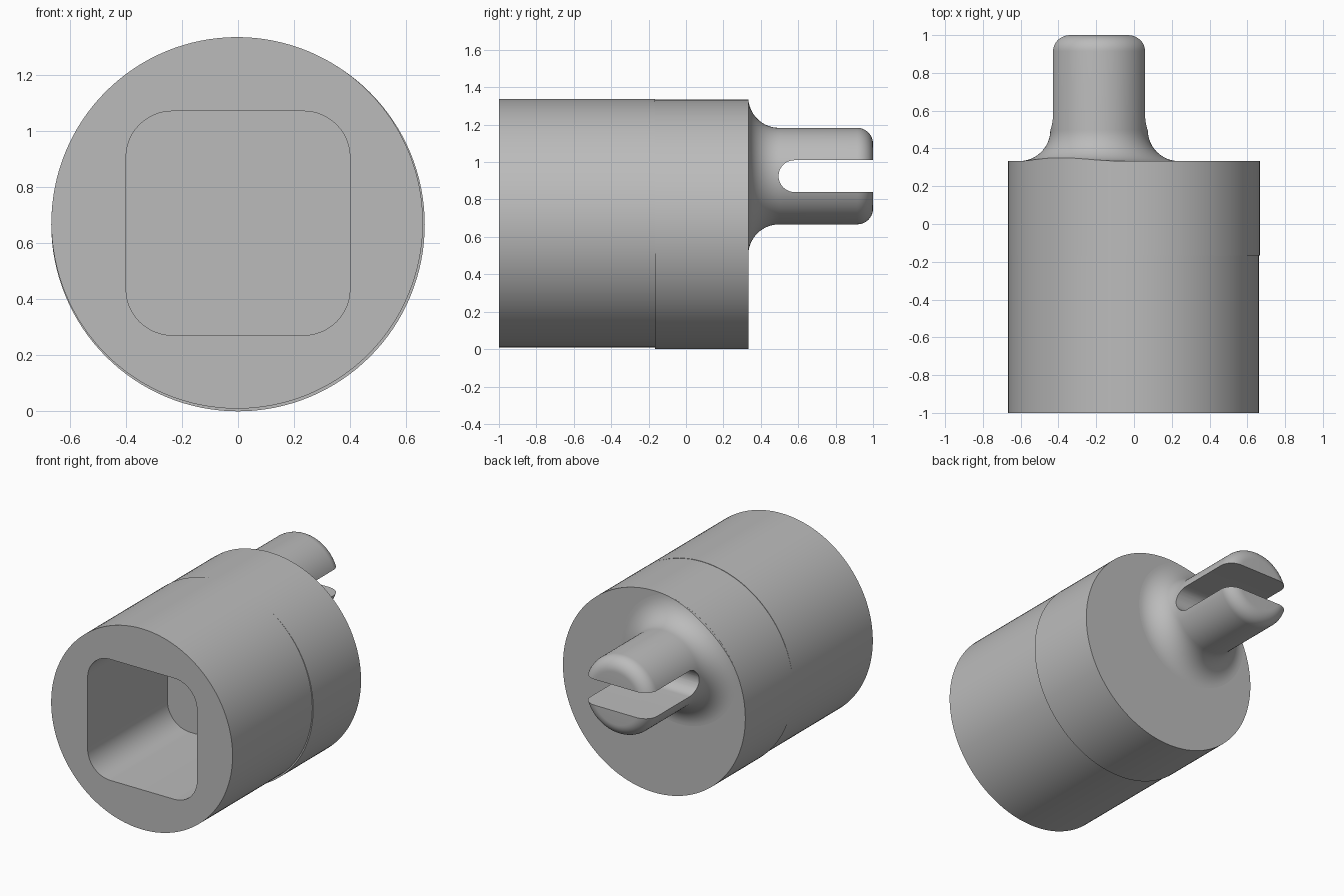
import bpy, bmesh, math
from mathutils import Vector

if "Cube" in bpy.data.objects:
    bpy.data.objects.remove(bpy.data.objects["Cube"])

grey = bpy.data.materials.new("plain_grey")
grey.use_nodes = True
colour = (0.5, 0.5, 0.5, 1)
grey.diffuse_color = colour
grey.node_tree.nodes["Principled BSDF"].inputs["Base Color"].default_value = colour


def make_object(name, bm):
    bmesh.ops.recalc_face_normals(bm, faces=bm.faces)
    mesh = bpy.data.meshes.new(name)
    bm.to_mesh(mesh)
    bm.free()
    mesh.materials.append(grey)
    obj = bpy.data.objects.new(name, mesh)
    bpy.context.collection.objects.link(obj)
    return obj


def prism(name, outline, offset):
    """Extrude a closed outline of 3D points by the offset."""
    bm = bmesh.new()
    face = bm.faces.new([bm.verts.new(p) for p in outline])
    result = bmesh.ops.extrude_face_region(bm, geom=[face], use_keep_orig=True)
    moved = [v for v in result["geom"] if isinstance(v, bmesh.types.BMVert)]
    bmesh.ops.translate(bm, verts=moved, vec=Vector(offset))
    return make_object(name, bm)


def arc(cx, cy, r, start, end, steps):
    angles = [math.radians(start + (end - start) * i / steps) for i in range(steps + 1)]
    return [(cx + r * math.cos(a), cy + r * math.sin(a)) for a in angles]


def cylinder(name, cx, cz, r, y0, y1):
    ring = arc(cx, cz, r, 0, 360, 128)[:-1]
    return prism(name, [(x, y0, z) for x, z in ring], (0, y1 - y0, 0))


def boolean(obj, cutter, operation):
    mod = obj.modifiers.new(operation.lower(), "BOOLEAN")
    mod.operation, mod.solver, mod.object = operation, "EXACT", cutter
    bpy.context.view_layer.objects.active = obj
    bpy.ops.object.modifier_apply(modifier=mod.name)
    bpy.data.objects.remove(cutter)


SEAM, SHOULDER = -0.167, 0.333

# Body: hollow front sleeve and solid rear block, slightly off axis
sleeve = cylinder("front_sleeve", -0.003, 0.673, 0.6635, -1, SEAM)
block = cylinder("rear_block", 0, 0.667, 0.667, SEAM, SHOULDER)

# Rounded square socket
half, corner, socket_z = 0.4, 0.165, 0.672
c = half - corner
outline = []
for i, (sx, sz) in enumerate([(1, 1), (-1, 1), (-1, -1), (1, -1)]):
    outline += arc(sx * c, socket_z + sz * c, corner, 90 * i, 90 * i + 90, 12)
socket = prism("socket_cutter", [(x, -1.2, z) for x, z in outline], (0, 1.3, 0))
boolean(sleeve, socket, "DIFFERENCE")

# Off-centre pin: turned profile with a base fillet and a rounded tip
PIN_X, PIN_Z, PIN_R, FILLET, TIP = -0.185, 0.925, 0.258, 0.165, 0.085
profile = [(0, 0.28), (PIN_R + FILLET, 0.28)]
profile += arc(PIN_R + FILLET, SHOULDER + FILLET, FILLET, 270, 180, 16)
profile += arc(PIN_R - TIP, 1 - TIP, TIP, 0, 90, 10)
profile += [(0, 1)]
bm = bmesh.new()
verts = [bm.verts.new((PIN_X + r, y, PIN_Z)) for r, y in profile]
edges = [bm.edges.new(pair) for pair in zip(verts, verts[1:])]
bmesh.ops.spin(bm, geom=verts + edges, cent=(PIN_X, 0, PIN_Z), axis=(0, 1, 0),
               angle=math.tau, steps=96, use_merge=True)
bmesh.ops.remove_doubles(bm, verts=bm.verts, dist=0.0001)
pin = make_object("slotted_pin", bm)

# Trim the fillet where it would overhang the block
boolean(pin, cylinder("trim_cutter", 0, 0.667, 0.6665, 0.2, 1.2), "INTERSECT")

# Round-ended slot across the pin
slot_r = 0.085
outline = [(1.2, PIN_Z + slot_r)] + arc(0.58, PIN_Z, slot_r, 90, 270, 24)
outline += [(1.2, PIN_Z - slot_r)]
slot = prism("slot_cutter", [(-1, y, z) for y, z in outline], (2, 0, 0))
boolean(pin, slot, "DIFFERENCE")

# Smooth shading with sharp edges kept
bpy.ops.object.select_all(action="DESELECT")
for obj in (sleeve, block, pin):
    obj.select_set(True)
bpy.context.view_layer.objects.active = pin
bpy.ops.object.shade_smooth_by_angle(angle=math.radians(30))
